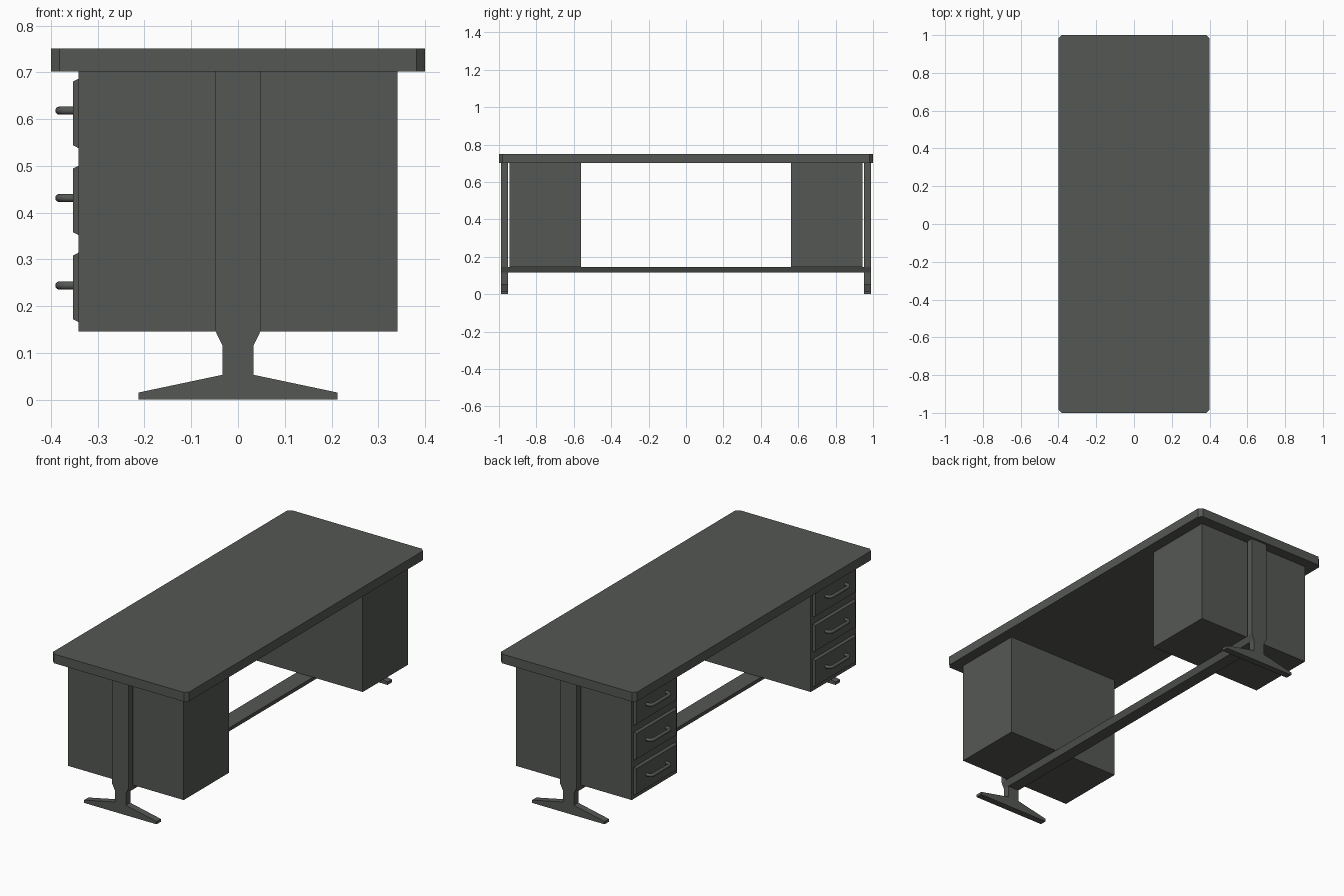
import bpy, bmesh, math
from mathutils import Vector

if "Cube" in bpy.data.objects:
    bpy.data.objects.remove(bpy.data.objects["Cube"])

mat = bpy.data.materials.new("dark_grey")
mat.diffuse_color = (0.09, 0.097, 0.088, 1)
mat.use_nodes = True
mat.node_tree.nodes["Principled BSDF"].inputs["Base Color"].default_value = mat.diffuse_color


def add(name, bm):
    bmesh.ops.recalc_face_normals(bm, faces=bm.faces)
    me = bpy.data.meshes.new(name)
    bm.to_mesh(me)
    bm.free()
    me.materials.append(mat)
    ob = bpy.data.objects.new(name, me)
    bpy.context.collection.objects.link(ob)
    return ob


def extrude(name, pts, offset):
    """Extrude a closed outline of 3D points along an offset."""
    bm = bmesh.new()
    face = bm.faces.new([bm.verts.new(p) for p in pts])
    res = bmesh.ops.extrude_face_region(bm, geom=[face], use_keep_orig=True)
    verts = [g for g in res["geom"] if isinstance(g, bmesh.types.BMVert)]
    bmesh.ops.translate(bm, verts=verts, vec=Vector(offset))
    return add(name, bm)


def box(name, x0, x1, y0, y1, z0, z1):
    return extrude(name, [(x0, y0, z0), (x1, y0, z0), (x1, y1, z0), (x0, y1, z0)],
                   (0, 0, z1 - z0))


def drawer_front(name, yc, zc):
    """Panel with sloped edges, facing -x."""
    bm = bmesh.new()
    rings = []
    for x, hy, hz in ((-0.338, 0.176, 0.076), (-0.353, 0.168, 0.068)):
        rings.append([bm.verts.new((x, yc + sy * hy, zc + sz * hz))
                      for sy, sz in ((-1, -1), (1, -1), (1, 1), (-1, 1))])
    for r in rings:
        bm.faces.new(r)
    for i in range(4):
        j = (i + 1) % 4
        bm.faces.new((rings[0][i], rings[0][j], rings[1][j], rings[1][i]))
    return add(name, bm)


def handle(name, yc, zc):
    """Round bar swept along a U with rounded corners."""
    hy, r, xo, rad = 0.082, 0.022, -0.382, 0.0088
    path = [(-0.350, -hy)]
    for k in range(6):
        a = math.pi / 2 * k / 5
        path.append((xo + r - r * math.sin(a), -hy + r - r * math.cos(a)))
    path += [(x, -y) for x, y in reversed(path)]
    bm = bmesh.new()
    rings, n = [], 12
    for i, p in enumerate(path):
        a, b = path[max(i - 1, 0)], path[min(i + 1, len(path) - 1)]
        t = Vector((b[0] - a[0], b[1] - a[1])).normalized()
        ring = []
        for k in range(n):
            c, s = math.cos(2 * math.pi * k / n) * rad, math.sin(2 * math.pi * k / n) * rad
            ring.append(bm.verts.new((p[0] - t.y * c, yc + p[1] + t.x * c, zc + s)))
        rings.append(ring)
    for r0, r1 in zip(rings, rings[1:]):
        for k in range(n):
            f = bm.faces.new((r0[k], r0[(k + 1) % n], r1[(k + 1) % n], r1[k]))
            f.smooth = True
    bm.faces.new(rings[0])
    bm.faces.new(rings[-1])
    return add(name, bm)


# desktop with clipped corners
c = 0.018
outline = [(0.4, -1 + c), (0.4, 1 - c), (0.4 - c, 1), (-0.4 + c, 1),
           (-0.4, 1 - c), (-0.4, -1 + c), (-0.4 + c, -1), (0.4 - c, -1)]
extrude("desktop", [(x, y, 0.702) for x, y in outline], (0, 0, 0.049))

# leg outline: spreading foot, thin neck, wide post
half = [(0.213, 0), (0.213, 0.015), (0.033, 0.053), (0.033, 0.115),
        (0.048, 0.146), (0.048, 0.702)]
leg = half + [(-x, z) for x, z in reversed(half)]

for side, s in (("left", -1), ("right", 1)):
    # end leg and drawer cabinet
    extrude(side + "_leg", [(x, s * 0.952, z) for x, z in leg], (0, s * 0.036, 0))
    box(side + "_cabinet", -0.341, 0.341, *sorted((s * 0.561, s * 0.943)), 0.146, 0.702)
    # three drawers with handles
    for i in range(3):
        z = 0.24 + 0.186 * i
        drawer_front(f"{side}_drawer_front_{i + 1}", s * 0.752, z)
        handle(f"{side}_drawer_handle_{i + 1}", s * 0.752, z + 0.004 + 0.001 * i)

# long stretcher beam joining the legs
extrude("stretcher", [(-0.033, -0.975, 0.115), (0.033, -0.975, 0.115),
                      (0.048, -0.975, 0.146), (-0.048, -0.975, 0.146)], (0, 1.95, 0))
